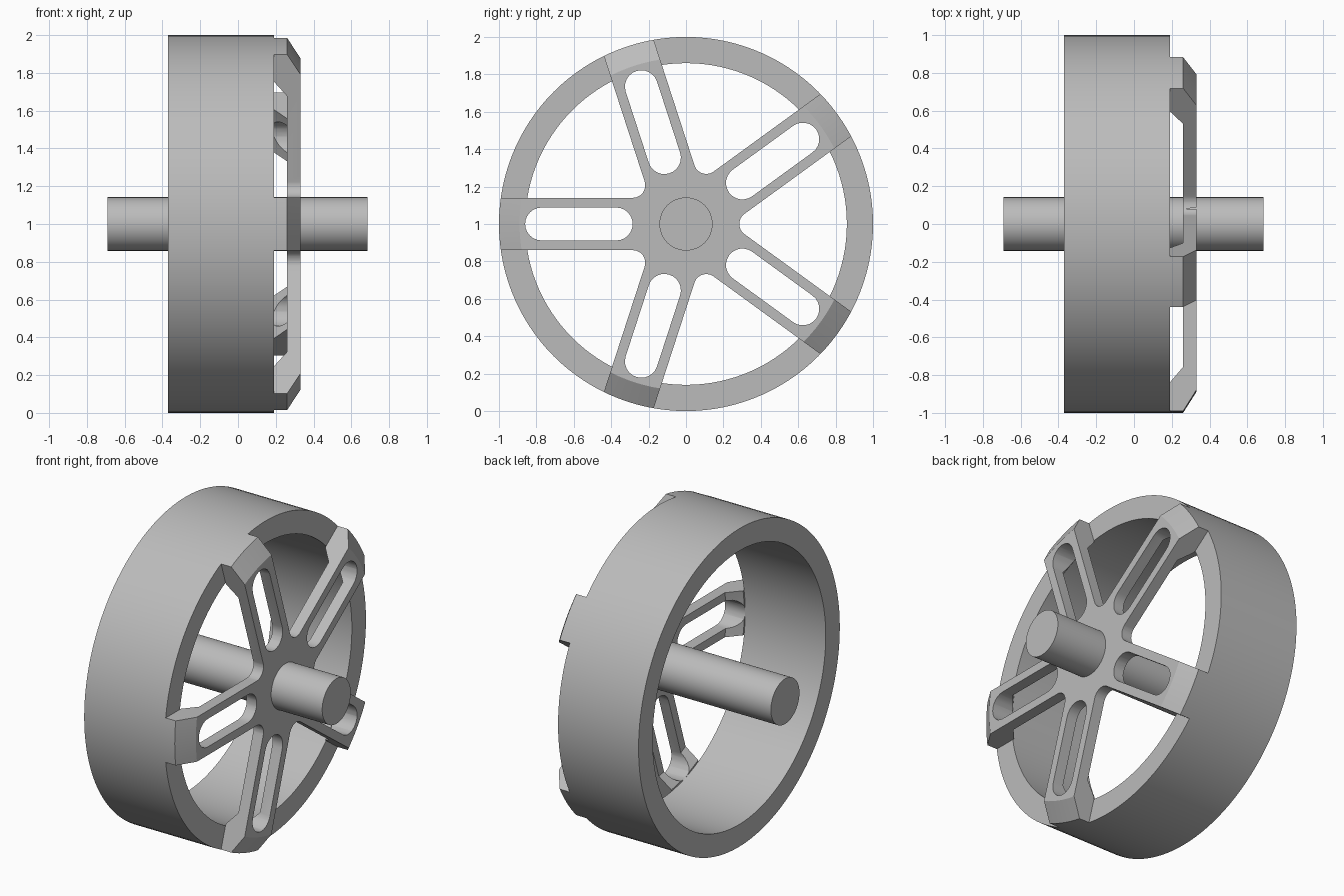
import bpy, bmesh, math
from mathutils import Vector

if "Cube" in bpy.data.objects:
    bpy.data.objects.remove(bpy.data.objects["Cube"])

SEGS = 120          # facets round the wheel
CZ = 1.0            # wheel centre height
SPOKE_ANGLES = [math.radians(36 + 72 * k) for k in range(5)]

metal = bpy.data.materials.new("plain grey")
metal.diffuse_color = (0.5, 0.5, 0.5, 1)
metal.use_nodes = True
metal.node_tree.nodes["Principled BSDF"].inputs["Base Color"].default_value = metal.diffuse_color


def finish(bm, name):
    bmesh.ops.remove_doubles(bm, verts=bm.verts, dist=1e-5)
    bmesh.ops.recalc_face_normals(bm, faces=bm.faces)
    me = bpy.data.meshes.new(name)
    bm.to_mesh(me)
    bm.free()
    me.materials.append(metal)
    ob = bpy.data.objects.new(name, me)
    bpy.context.collection.objects.link(ob)
    return ob


def lathe(name, profile, segs=SEGS):
    """Revolve a closed (x, radius) profile round the wheel axis."""
    bm = bmesh.new()
    rings = []
    for i in range(segs):
        a = 2 * math.pi * i / segs
        rings.append([bm.verts.new((x, r * math.cos(a), CZ + r * math.sin(a)))
                      for x, r in profile])
    n = len(profile)
    for i in range(segs):
        p, q = rings[i], rings[(i + 1) % segs]
        for j in range(n):
            k = (j + 1) % n
            if profile[j][1] == 0 and profile[k][1] == 0:
                continue
            bm.faces.new((p[j], p[k], q[k], q[j]))
    return finish(bm, name)


def prism(name, outlines, x0, x1):
    """Extrude (y, z) outlines along x."""
    bm = bmesh.new()
    for pts in outlines:
        face = bm.faces.new([bm.verts.new((x0, y, CZ + z)) for y, z in pts])
        ext = bmesh.ops.extrude_face_region(bm, geom=[face])
        moved = [v for v in ext["geom"] if isinstance(v, bmesh.types.BMVert)]
        bmesh.ops.translate(bm, verts=moved, vec=Vector((x1 - x0, 0, 0)))
    return finish(bm, name)


def turn(pts, a):
    c, s = math.cos(a), math.sin(a)
    return [(u * c - v * s, u * s + v * c) for u, v in pts]


def arc(cx, r, a0, a1, n=12):
    return [(cx + r * math.cos(math.radians(a0 + (a1 - a0) * i / n)),
             r * math.sin(math.radians(a0 + (a1 - a0) * i / n))) for i in range(n + 1)]


def boolean(ob, tool, op):
    tool.hide_render = True
    m = ob.modifiers.new(op, 'BOOLEAN')
    m.operation, m.solver, m.object = op, 'EXACT', tool
    bpy.context.view_layer.objects.active = ob
    bpy.ops.object.modifier_apply(modifier=m.name)
    bpy.data.objects.remove(tool, do_unlink=True)


# rim and axle
rim = lathe("rim", [(-0.37, 0.86), (-0.37, 1.0), (0.19, 1.0), (0.19, 0.86)])
axle = lathe("axle", [(-0.69, 0), (-0.69, 0.142), (0.685, 0.142), (0.685, 0)], 64)

# star outline of five spokes with filleted roots
HALF, FILLET = 0.14, 0.067
root = (HALF + FILLET) / math.sin(math.radians(36))
star = []
for a in SPOKE_ANGLES:
    star += turn([(1.1, -HALF), (1.1, HALF)], a)
    star += turn(arc(root, FILLET, 234, 126), a + math.radians(36))
spokes = prism("spokes", [star], 0.1, 0.4)

# side profile: thin plate, hooked and chamfered at the rim
body = lathe("spoke_profile", [(0.26, 0), (0.26, 0.77), (0.19, 0.85), (0.19, 1.0),
                               (0.26, 1.0), (0.33, 0.89), (0.33, 0)])
boolean(spokes, body, 'INTERSECT')

# rounded slot through each spoke
slot = arc(0.772, 0.088, -90, 90) + arc(0.373, 0.088, 90, 270)
slots = prism("slot_cutter", [turn(slot, a) for a in SPOKE_ANGLES], 0.0, 0.5)
boolean(spokes, slots, 'DIFFERENCE')

# smooth shading with sharp edges kept
for ob in (rim, axle, spokes):
    bpy.ops.object.select_all(action='DESELECT')
    ob.select_set(True)
    bpy.context.view_layer.objects.active = ob
    bpy.ops.object.shade_smooth_by_angle(angle=math.radians(30))
